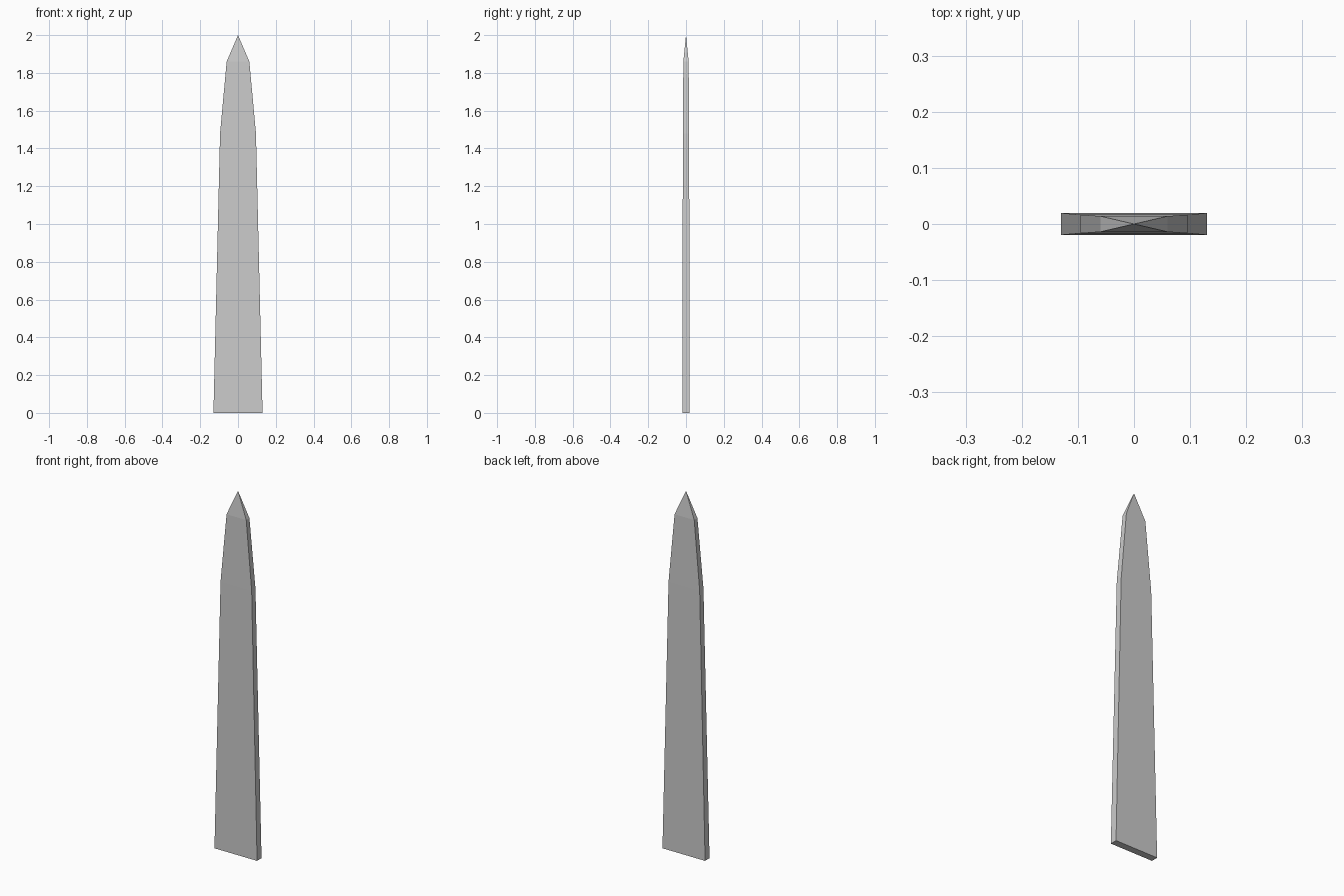
import bpy
import bmesh

if "Cube" in bpy.data.objects:
    bpy.data.objects.remove(bpy.data.objects["Cube"])

# Blade cross-sections: height, half width, half thickness
SECTIONS = [(0.0, 0.13, 0.0195), (1.48, 0.095, 0.0165), (1.86, 0.06, 0.014)]
TIP_HEIGHT = 2.0

bm = bmesh.new()
rings = [[bm.verts.new((sx * w, sy * t, z))
          for sx, sy in ((-1, -1), (1, -1), (1, 1), (-1, 1))]
         for z, w, t in SECTIONS]

# Flat base and tapering sides
bm.faces.new(rings[0][::-1])
for low, high in zip(rings, rings[1:]):
    for i in range(4):
        j = (i + 1) % 4
        bm.faces.new((low[i], low[j], high[j], high[i]))

# Pyramid point
tip = bm.verts.new((0, 0, TIP_HEIGHT))
for i in range(4):
    bm.faces.new((rings[-1][i], rings[-1][(i + 1) % 4], tip))

bmesh.ops.recalc_face_normals(bm, faces=bm.faces[:])
mesh = bpy.data.meshes.new("blade")
bm.to_mesh(mesh)
bm.free()
blade = bpy.data.objects.new("blade", mesh)
bpy.context.collection.objects.link(blade)
